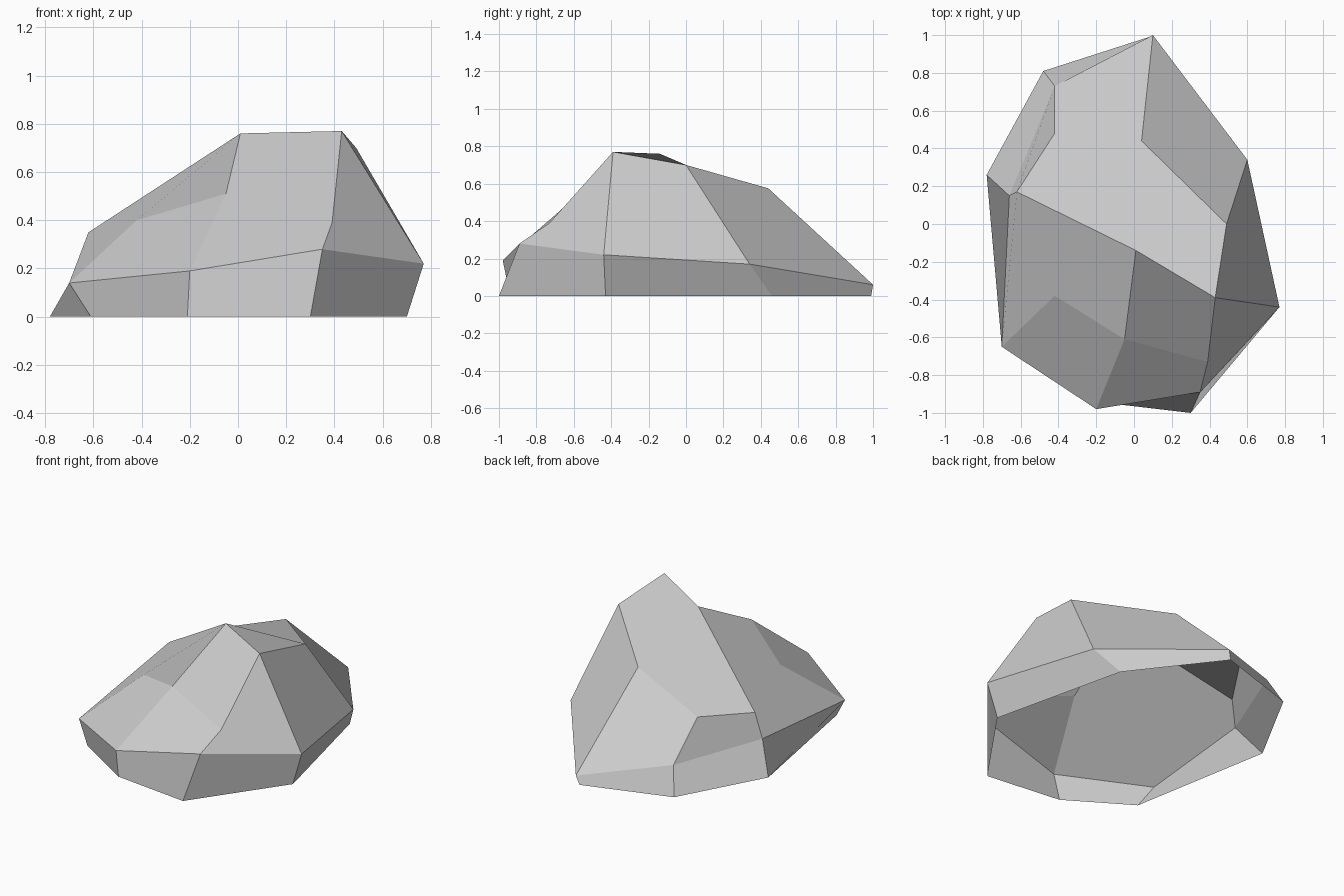
import bpy
import bmesh

cube = bpy.data.objects.get("Cube")
if cube:
    bpy.data.objects.remove(cube, do_unlink=True)

# Single stone colour
stone = bpy.data.materials.new("stone_grey")
stone.use_nodes = True
grey = (0.6, 0.6, 0.6, 1.0)
stone.diffuse_color = grey
stone.node_tree.nodes["Principled BSDF"].inputs["Base Color"].default_value = grey

# Ground outline, open underneath, listed counter-clockwise from the front
base = dict(
    base_front=(0.30, -1.0), base_left=(0.70, -0.43),
    base_back_left=(0.49, 0.46), base_back=(0.08, 0.99),
    base_back_right=(-0.48, 0.81), base_right=(-0.78, 0.26),
    base_front_right=(-0.61, -0.69), base_nose=(-0.21, -0.94),
)
# Rim at the top of the low side walls, one corner above each ground corner
rim = dict(
    rim_front=(0.35, -0.89, 0.28), rim_left=(0.77, -0.44, 0.22),
    rim_back_left=(0.60, 0.34, 0.17), rim_back=(0.10, 1.0, 0.06),
    rim_back_right=(-0.42, 0.73, 0.165), rim_right=(-0.66, 0.15, 0.18),
    rim_front_right=(-0.70, -0.65, 0.14), rim_nose=(-0.20, -0.98, 0.19),
)
# Upper corners of the crown, shoulders and front bevels
crown = dict(
    peak=(0.43, -0.39, 0.77), ridge=(0.01, -0.14, 0.76),
    crest=(0.49, 0.0, 0.70), back_shoulder=(0.04, 0.44, 0.575),
    notch_back=(-0.42, 0.48, 0.385), notch_front=(-0.62, 0.17, 0.35),
    bevel_right=(-0.42, -0.38, 0.40), bevel_mid=(-0.05, -0.61, 0.51),
    bevel_left=(0.39, -0.73, 0.39),
)
# Large flat facets above the rim
facets = [
    "peak crest back_shoulder notch_back notch_front ridge",
    "rim_back_left rim_back back_shoulder crest",
    "rim_left rim_back_left crest peak",
    "rim_front rim_left peak bevel_left",
    "bevel_left peak ridge bevel_mid",
    "rim_nose rim_front bevel_left bevel_mid",
    "rim_front_right rim_nose bevel_mid bevel_right",
    "rim_right rim_front_right bevel_right bevel_mid ridge notch_front",
    "rim_back_right rim_right notch_front notch_back",
    "rim_back rim_back_right notch_back back_shoulder",
]

bm = bmesh.new()
corner = {name: bm.verts.new((*xy, 0)) for name, xy in base.items()}
for group in (rim, crown):
    corner.update({name: bm.verts.new(co) for name, co in group.items()})

# Side walls join the ground outline to the rim
low, high = list(base), list(rim)
for i in range(len(low)):
    j = (i + 1) % len(low)
    bm.faces.new([corner[n] for n in (low[i], low[j], high[j], high[i])])
for facet in facets:
    bm.faces.new([corner[n] for n in facet.split()])

mesh = bpy.data.meshes.new("rock")
bm.to_mesh(mesh)
bm.free()
mesh.materials.append(stone)
rock = bpy.data.objects.new("rock", mesh)
bpy.context.collection.objects.link(rock)
